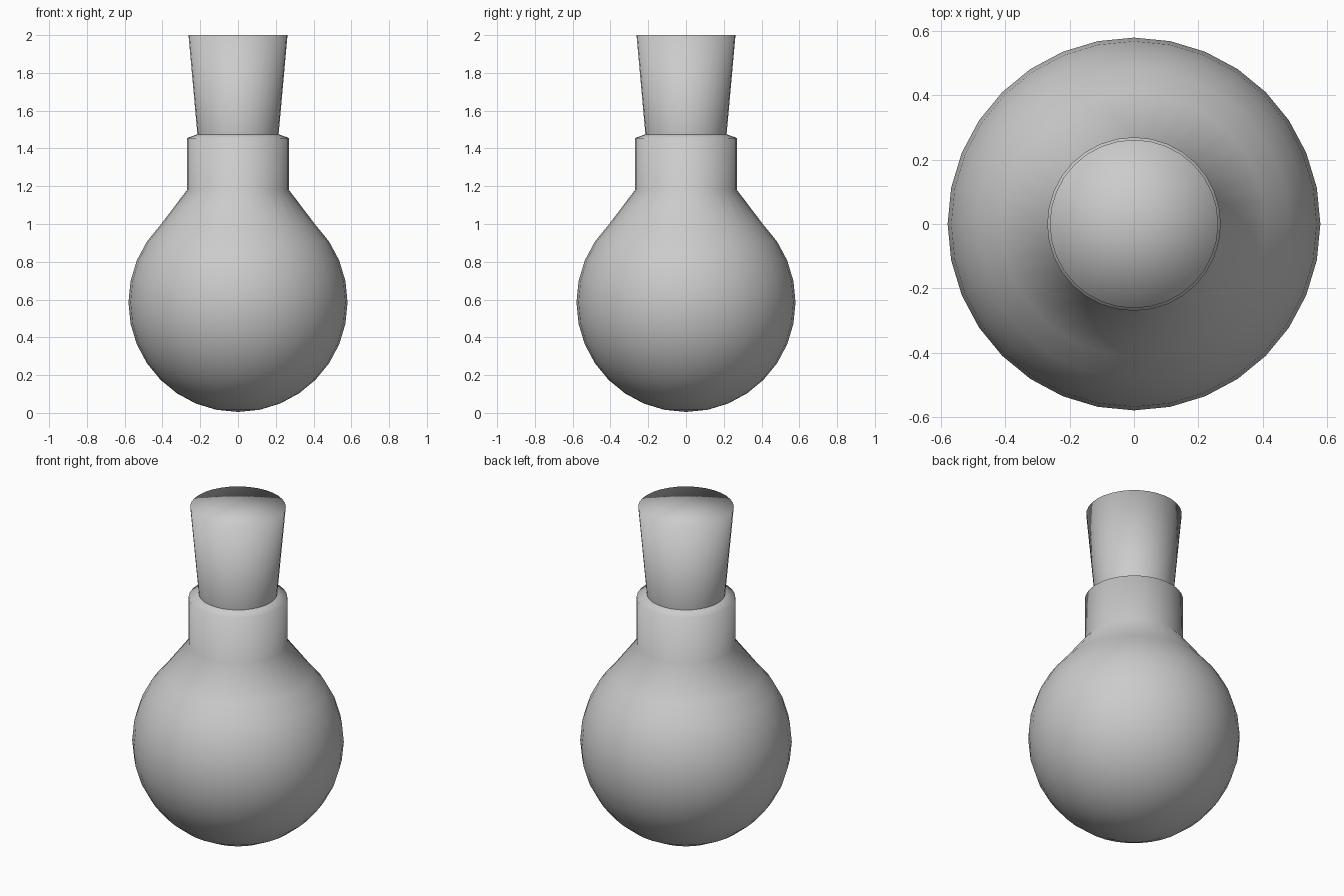
import bpy, bmesh
from math import sin, cos, pi

if "Cube" in bpy.data.objects:
    bpy.data.objects.remove(bpy.data.objects["Cube"])

SIDES = 32


def lathe(name, profile):
    """Revolve (radius, z) points around z; zero radius makes a pole."""
    bm = bmesh.new()
    rings = []
    for r, z in profile:
        if r == 0:
            rings.append([bm.verts.new((0, 0, z))] * SIDES)
        else:
            rings.append([bm.verts.new((r * cos(2 * pi * i / SIDES), r * sin(2 * pi * i / SIDES), z))
                          for i in range(SIDES)])
    for low, high in zip(rings, rings[1:]):
        for i in range(SIDES):
            j = (i + 1) % SIDES
            quad = [low[i], low[j], high[j], high[i]]
            face = bm.faces.new(list(dict.fromkeys(quad)))
            face.smooth = True
    mesh = bpy.data.meshes.new(name)
    bm.to_mesh(mesh)
    bm.free()
    obj = bpy.data.objects.new(name, mesh)
    bpy.context.collection.objects.link(obj)
    return obj


# Round body: sphere rings from the bottom pole up to the shoulder
R, CENTRE = 0.58, 0.585
body = [(0, CENTRE - R)]
body += [(R * sin(pi * k / 16), CENTRE - R * cos(pi * k / 16)) for k in range(1, 13)]

# Neck with an inward rim
neck = [(0.27, 1.18), (0.27, 1.455), (0.215, 1.475)]
lathe("flask", body + neck)

# Tapered stopper
lathe("stopper", [(0.215, 1.475), (0.262, 2.0), (0, 2.0)])
